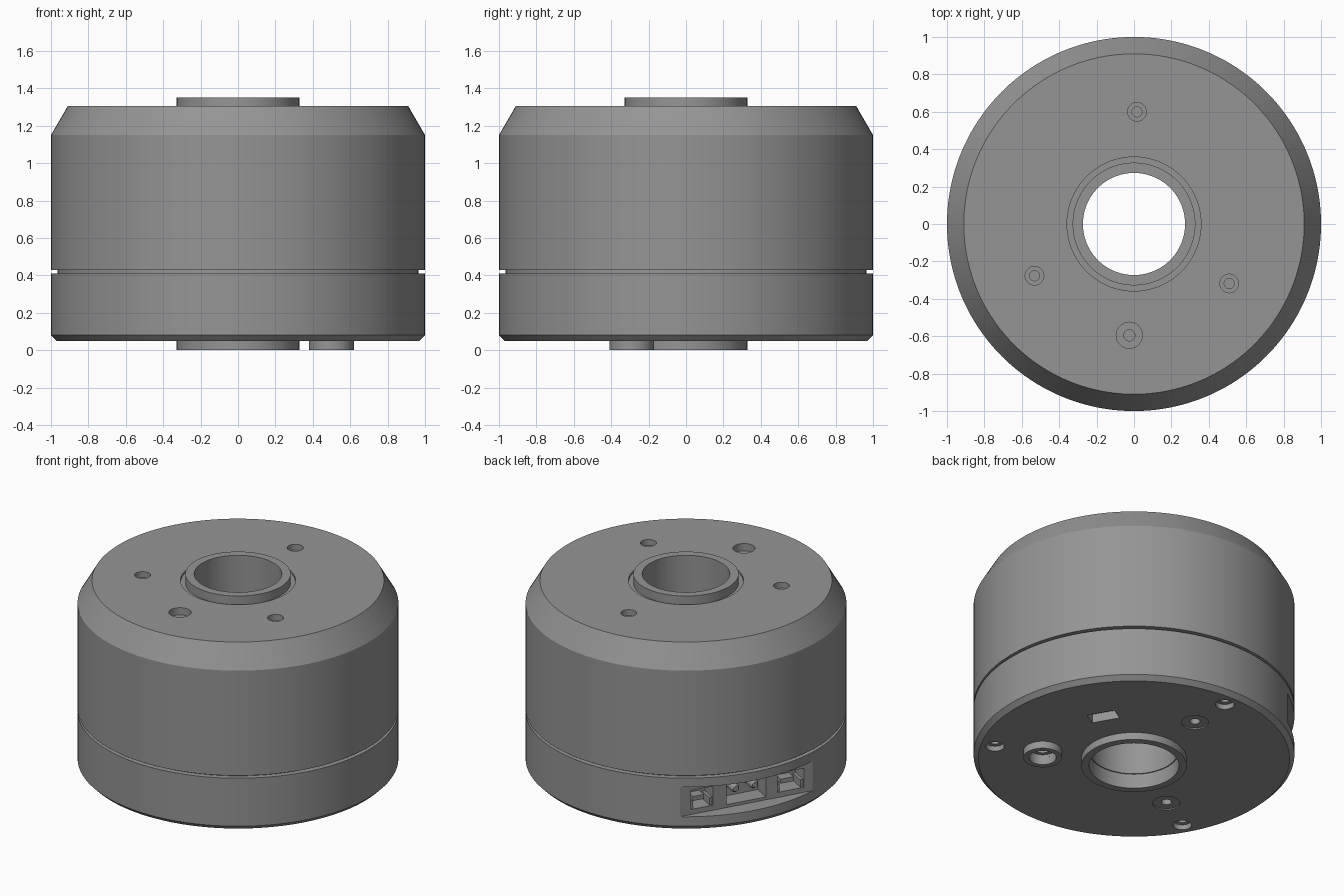
import bpy, bmesh, math
from mathutils import Matrix, Vector

if "Cube" in bpy.data.objects:
    bpy.data.objects.remove(bpy.data.objects["Cube"])

SEG = 160

# Dark grey metal
metal = bpy.data.materials.new("dark_grey")
metal.diffuse_color = (0.3, 0.3, 0.3, 1)
metal.use_nodes = True
metal.node_tree.nodes["Principled BSDF"].inputs["Base Color"].default_value = metal.diffuse_color


def finish(bm, name):
    bmesh.ops.recalc_face_normals(bm, faces=bm.faces[:])
    me = bpy.data.meshes.new(name)
    bm.to_mesh(me)
    bm.free()
    me.materials.append(metal)
    ob = bpy.data.objects.new(name, me)
    bpy.context.collection.objects.link(ob)
    return ob


def lathe(name, profile, closed=True, seg=SEG, loc=(0, 0, 0)):
    """Revolve (r, z) points; a closed profile gives a ring, an open one is capped."""
    bm = bmesh.new()
    rings = []
    for r, z in profile:
        rings.append([bm.verts.new((loc[0] + r * math.cos(2 * math.pi * i / seg),
                                    loc[1] + r * math.sin(2 * math.pi * i / seg),
                                    loc[2] + z)) for i in range(seg)])
    pairs = list(zip(rings, rings[1:]))
    if closed:
        pairs.append((rings[-1], rings[0]))
    else:
        bm.faces.new(rings[0])
        bm.faces.new(rings[-1])
    for a, b in pairs:
        for i in range(seg):
            j = (i + 1) % seg
            bm.faces.new((a[i], a[j], b[j], b[i]))
    return finish(bm, name)


def box(name, size, centre, angle=0.0):
    """Box given in a frame turned about z: x = outward, y = tangent."""
    bm = bmesh.new()
    bmesh.ops.create_cube(bm, size=1, matrix=Matrix.Rotation(angle, 4, 'Z')
                          @ Matrix.Translation(centre) @ Matrix.Diagonal((*size, 1)))
    return finish(bm, name)


def cut(target, cutter):
    m = target.modifiers.new("cut", 'BOOLEAN')
    m.operation, m.solver, m.object = 'DIFFERENCE', 'EXACT', cutter
    bpy.context.view_layer.objects.active = target
    bpy.ops.object.modifier_apply(modifier=m.name)
    bpy.data.objects.remove(cutter)


def bore(target, x, y, z, sign, steps):
    """Stepped blind hole; sign +1 goes up, -1 goes down; steps = (radius, depth)."""
    prof, d0 = [], -0.02
    for r, d in steps:
        prof += [(r, sign * d0), (r, sign * d)]
        d0 = d
    cut(target, lathe("bore_cutter", prof, False, 32, (x, y, z)))


def polar(r, deg):
    return r * math.cos(math.radians(deg)), r * math.sin(math.radians(deg))


# Upper rotating housing with raised centre ring and groove around it
rotor = lathe("rotor_housing", [
    (0.273, 0.428), (0.965, 0.428), (1, 0.428), (1, 1.15), (0.91, 1.305), (0.358, 1.305),
    (0.358, 1.29), (0.328, 1.29), (0.328, 1.35), (0.273, 1.35)])
for ang in (88.5, 207.5, 328):
    bore(rotor, *polar(0.6, ang), 1.305, -1, [(0.05, 0.04), (0.027, 0.1)])
bore(rotor, -0.025, -0.595, 1.305, -1, [(0.07, 0.05), (0.03, 0.1)])

# Lower fixed base with neck, bottom chamfer and centre ring
base = lathe("stator_base", [
    (0.273, 0.428), (0.965, 0.428), (0.965, 0.41), (1, 0.41), (1, 0.08), (0.97, 0.05),
    (0.328, 0.05), (0.328, 0), (0.28, 0), (0.28, 0.1), (0.273, 0.1)])
# Mounting holes near the rim, and recessed screws
for ang in (90, 210, 330):
    bore(base, *polar(0.88, ang), 0.05, 1, [(0.058, 0.035), (0.03, 0.07)])
for ang in (90, 210):
    bore(base, *polar(0.59, ang), 0.05, 1, [(0.085, 0.008), (0.032, 0.045)])
# Locating boss bore and sensor slot
bore(base, 0.5, -0.29, 0.05, 1, [(0.085, 0.02), (0.06, 0.08)])
cut(base, box("slot_cutter", (0.1, 0.18, 0.12), (0.56, 0, 0.05), math.radians(30)))
boss = lathe("locating_boss", [(0.085, 0), (0.12, 0), (0.12, 0.052), (0.085, 0.052)],
             True, 48, (0.5, -0.29, 0))

# Connector recess on the back left: flat notch plus three sockets
A = math.radians(150)
cut(base, box("recess_cutter", (0.3, 1.2, 0.205), (1.04, 0, 0.2475), A))
sockets = [("signal_socket", -0.305, 0.15, 0.13), ("power_socket", 0, 0.27, 0.16),
           ("data_socket", 0.305, 0.18, 0.13)]
extras = []
for name, s, w, h in sockets:
    cut(base, box("socket_cutter", (0.14, w, h), (0.84, s, 0.245), A))
    if name == "power_socket":
        # Two round contact pins
        for k in (-1, 1):
            pin = lathe("power_pin", [(0.028, 0), (0.028, 0.095), (0.018, 0.11)], False, 24)
            pin.data.transform(Matrix.Rotation(A, 4, 'Z')
                               @ Matrix.Translation((0.768, k * 0.065, 0.255))
                               @ Matrix.Rotation(math.pi / 2, 4, 'Y'))
            extras.append(pin)
    else:
        # Low tongue and side ribs inside the small sockets
        extras.append(box(name + "_tongue", (0.07, w * 0.5, 0.03), (0.804, s, 0.225), A))
        for k in (-1, 1):
            extras.append(box(name + "_rib", (0.11, 0.02, 0.05),
                              (0.824, s + k * (w / 2 - 0.009), 0.206), A))

# Smooth the turned surfaces, keep edges crisp
for ob in [rotor, base, boss] + extras:
    bpy.ops.object.select_all(action='DESELECT')
    ob.select_set(True)
    bpy.context.view_layer.objects.active = ob
    bpy.ops.object.shade_smooth_by_angle(angle=math.radians(20))
